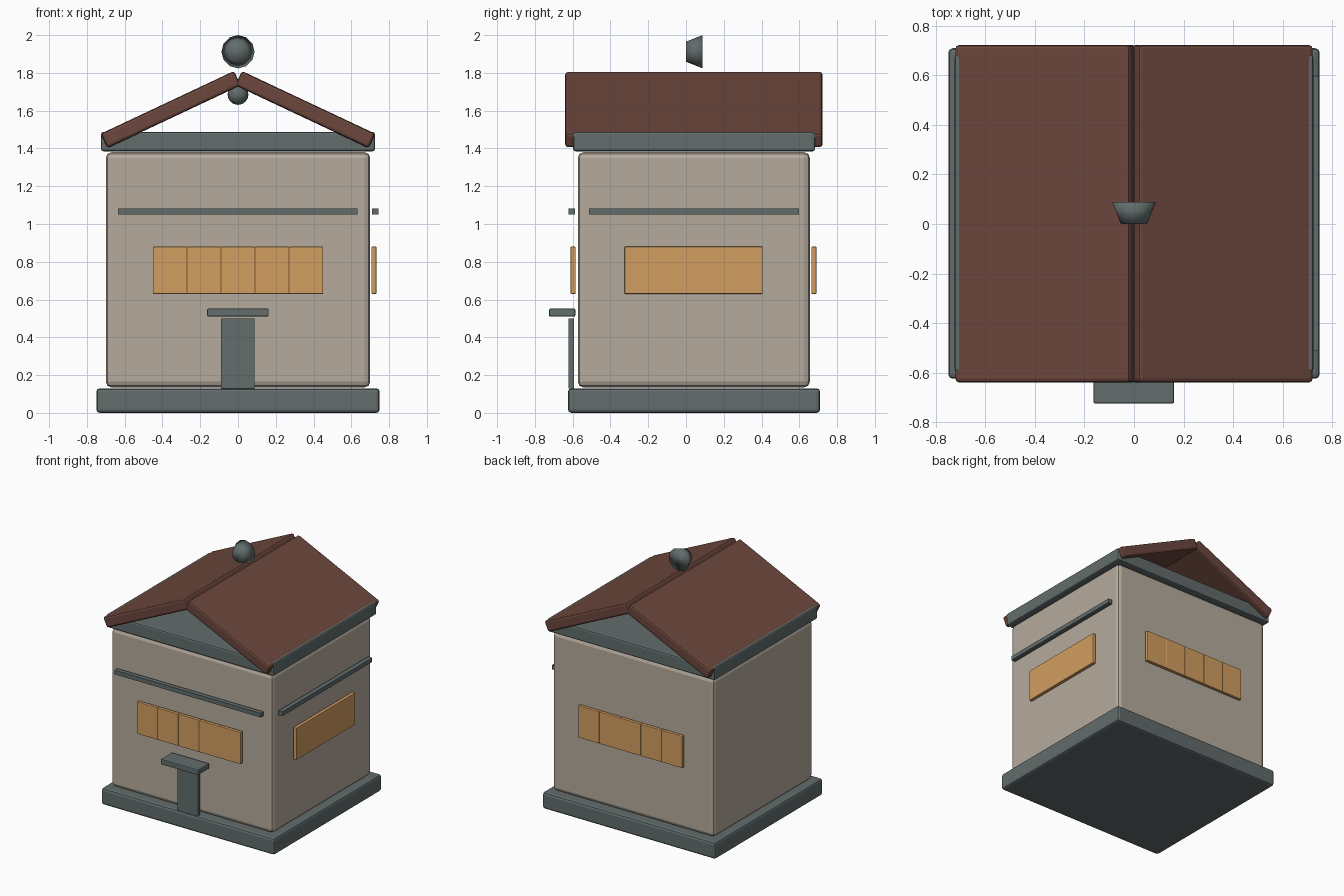
import bpy, math

cube = bpy.data.objects.get("Cube")
if cube:
    bpy.data.objects.remove(cube, do_unlink=True)


def material(name, rgb):
    m = bpy.data.materials.new(name)
    m.use_nodes = True
    color = (*rgb, 1.0)
    m.diffuse_color = color
    for node in m.node_tree.nodes:
        if node.type == "BSDF_PRINCIPLED":
            node.inputs["Base Color"].default_value = color
            node.inputs["Roughness"].default_value = 0.8
    return m


PLASTER = material("beige plaster", (0.47, 0.41, 0.34))
SLATE = material("slate grey", (0.122, 0.15, 0.15))
TILE = material("red brown roof", (0.15, 0.063, 0.047))
GLOW = material("amber window", (0.65, 0.34, 0.12))


def finish(obj, name, mat, bevel=0.0):
    obj.name = name
    obj.data.materials.append(mat)
    if bevel:
        mod = obj.modifiers.new("soft edges", "BEVEL")
        mod.width = bevel
        mod.segments = 2
    return obj


def box(name, mat, x, y, z, bevel=0.0):
    """Box from (min, max) ranges along each axis."""
    bpy.ops.mesh.primitive_cube_add(size=1)
    obj = bpy.context.object
    obj.location = [(a + b) / 2 for a, b in (x, y, z)]
    obj.scale = [b - a for a, b in (x, y, z)]
    bpy.ops.object.transform_apply(location=False, rotation=False, scale=True)
    return finish(obj, name, mat, bevel)


# Main masses
box("base_plinth", SLATE, (-0.75, 0.75), (-0.625, 0.71), (0, 0.13), 0.018)
box("body", PLASTER, (-0.70, 0.70), (-0.573, 0.656), (0.135, 1.38), 0.03)
box("eave_slab", SLATE, (-0.725, 0.725), (-0.597, 0.683), (1.385, 1.487), 0.012)

# Two sloping roof panels
for side, label in ((1, "left"), (-1, "right")):
    panel = box("roof_" + label, TILE, (-0.39, 0.39), (-0.64, 0.723), (-0.042, 0.042), 0.015)
    panel.location = (side * 0.356, 0.0415, 1.606)
    panel.rotation_euler.y = side * math.radians(25.2)

# Rows of window panes on the front and back
WINDOW_Z = (0.63, 0.88)
PANE = 0.18
for label, y in (("front", (-0.611, -0.585)), ("back", (0.664, 0.69))):
    for i in range(5):
        left = -0.45 + i * PANE
        box(f"{label}_window_{i + 1}", GLOW, (left, left + PANE), y, WINDOW_Z, 0.003)

# Side window and trim bands
box("side_window", GLOW, (0.706, 0.733), (-0.325, 0.405), WINDOW_Z, 0.004)
TRIM_Z = (1.05, 1.083)
box("front_trim", SLATE, (-0.635, 0.632), (-0.622, -0.587), TRIM_Z)
box("side_trim", SLATE, (0.71, 0.745), (-0.513, 0.597), TRIM_Z)

# Doorway
box("door", SLATE, (-0.09, 0.087), (-0.622, -0.592), (0.13, 0.50))
box("door_canopy", SLATE, (-0.163, 0.162), (-0.725, -0.586), (0.51, 0.552), 0.006)

# Flared ornament above the ridge, wide end to the back
bpy.ops.mesh.primitive_cone_add(vertices=12, radius1=0.088, radius2=0.053, depth=0.088,
                                location=(0, 0.044, 1.912), rotation=(math.pi / 2, 0, 0))
finish(bpy.context.object, "ridge_ornament", SLATE)
bpy.ops.object.shade_smooth()

# Small ball under the ridge
bpy.ops.mesh.primitive_uv_sphere_add(segments=20, ring_count=12, radius=0.055,
                                     location=(0, 0.0, 1.686))
finish(bpy.context.object, "ridge_ball", SLATE)
bpy.ops.object.shade_smooth()
